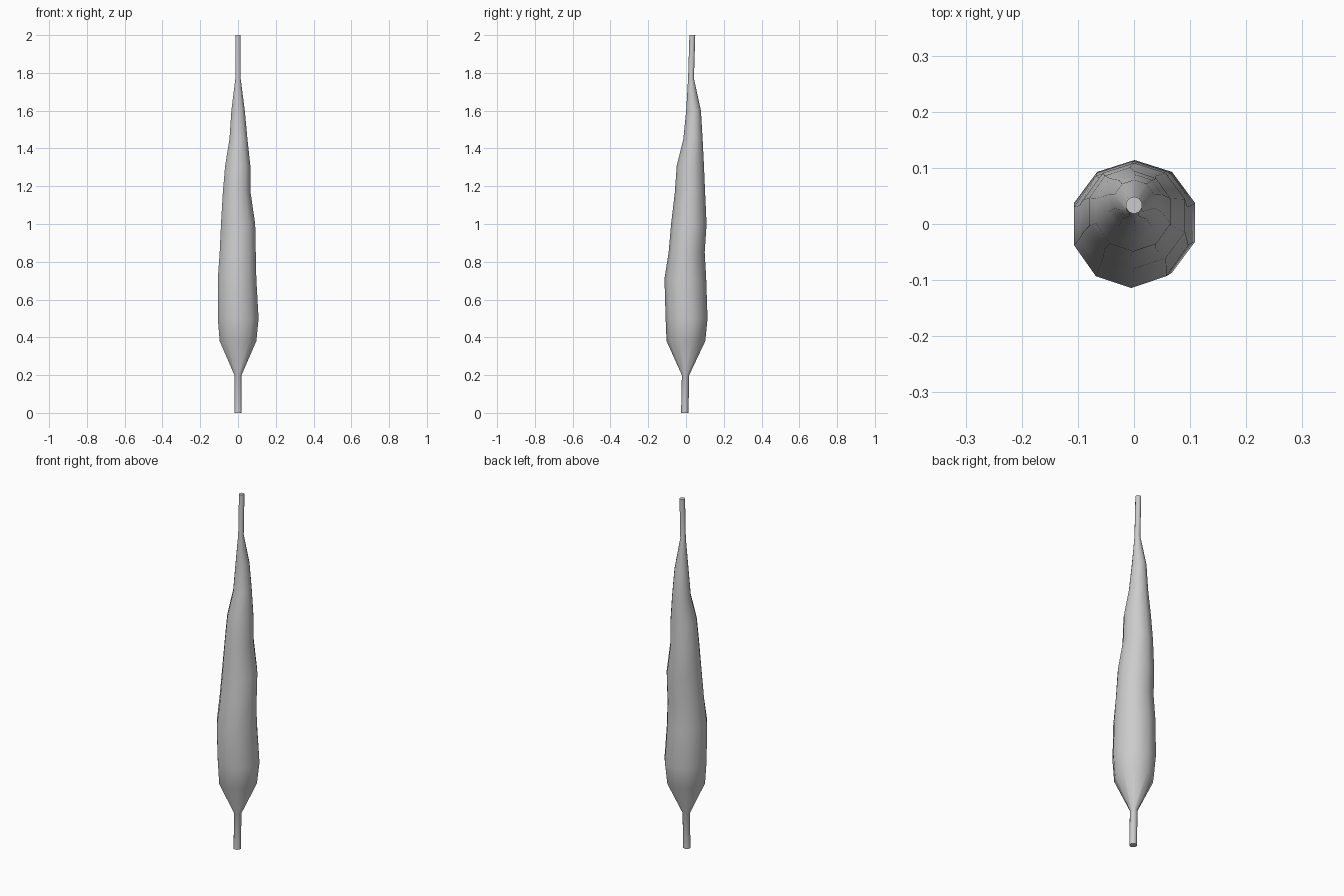
import bpy, bmesh, math

if "Cube" in bpy.data.objects:
    bpy.data.objects.remove(bpy.data.objects["Cube"])

SIDES = 10
# Rings: z, x left, x right, y front, y back
RINGS = [
    (0.00, -0.019, 0.019, -0.026, 0.013),
    (0.20, -0.019, 0.019, -0.022, 0.017),
    (0.38, -0.097, 0.097, -0.103, 0.102),
    (0.50, -0.107, 0.109, -0.108, 0.114),
    (0.71, -0.107, 0.097, -0.114, 0.107),
    (0.85, -0.097, 0.094, -0.092, 0.099),
    (1.00, -0.090, 0.091, -0.079, 0.109),
    (1.17, -0.080, 0.066, -0.059, 0.101),
    (1.31, -0.068, 0.065, -0.049, 0.095),
    (1.45, -0.045, 0.050, -0.014, 0.088),
    (1.60, -0.035, 0.036, 0.001, 0.079),
    (1.77, -0.014, 0.014, 0.011, 0.042),
    (2.00, -0.014, 0.014, 0.018, 0.049),
]

# Slender tree: trunk, foliage and tip lofted as one skin
bm = bmesh.new()
loops = []
for z, xl, xr, yf, yb in RINGS:
    cx, cy = (xl + xr) / 2, (yf + yb) / 2
    rx, ry = (xr - xl) / 2 / math.cos(math.pi / SIDES), (yb - yf) / 2
    loops.append([bm.verts.new((cx + rx * math.cos(a), cy + ry * math.sin(a), z))
                  for a in (math.pi / 2 + i * math.tau / SIDES for i in range(SIDES))])
for lo, hi in zip(loops, loops[1:]):
    for i in range(SIDES):
        j = (i + 1) % SIDES
        bm.faces.new((lo[i], lo[j], hi[j], hi[i]))
bm.faces.new(loops[0][::-1])
bm.faces.new(loops[-1])

mesh = bpy.data.meshes.new("slender_tree")
bm.to_mesh(mesh)
bm.free()
tree = bpy.data.objects.new("slender_tree", mesh)
bpy.context.collection.objects.link(tree)
bpy.context.view_layer.objects.active = tree
tree.select_set(True)
bpy.ops.object.shade_smooth_by_angle(angle=math.radians(50))
